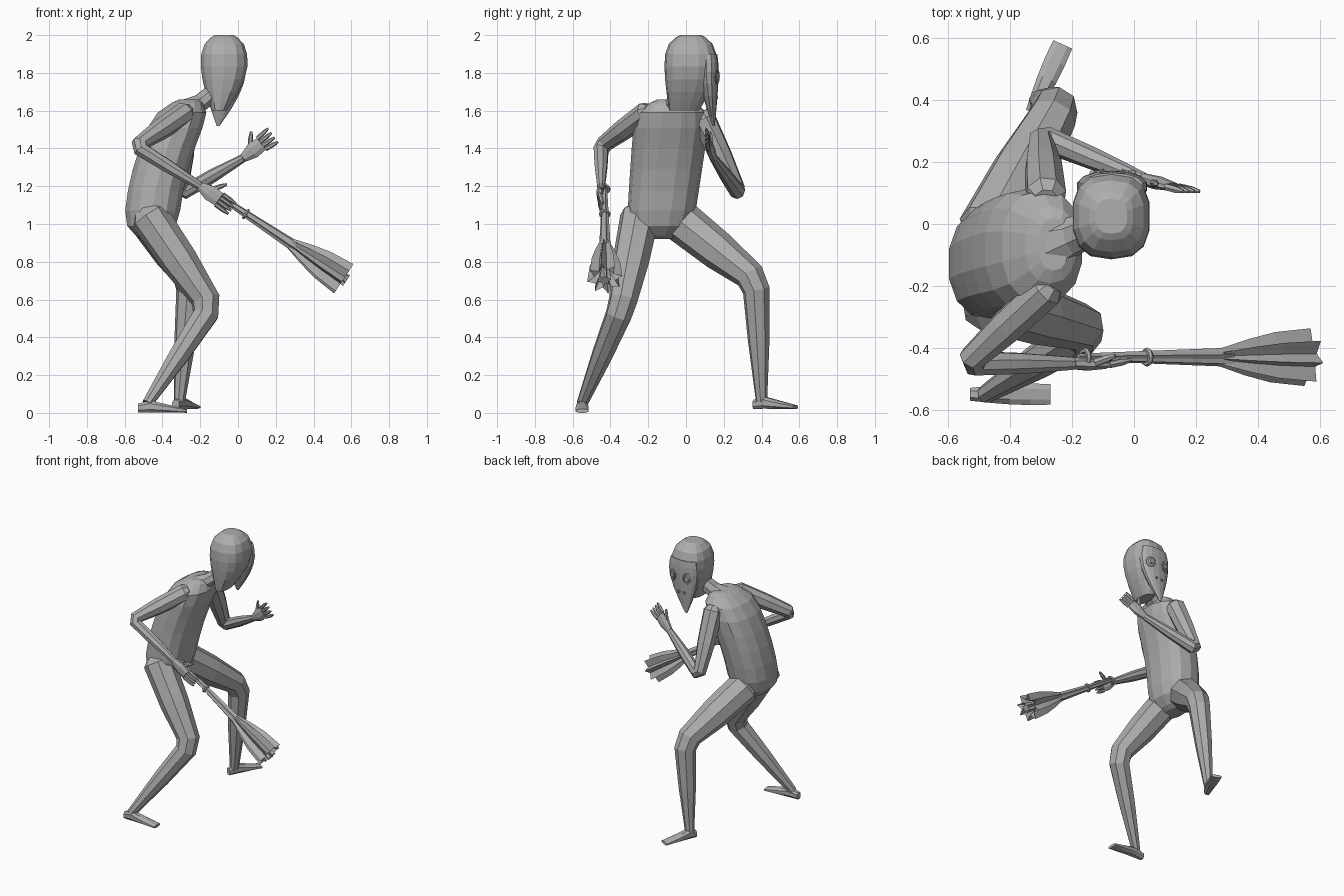
import bpy, bmesh
from math import sin, cos, pi, tau, copysign
from mathutils import Vector

cube = bpy.data.objects.get("Cube")
if cube:
    bpy.data.objects.remove(cube)

grey = (0.42, 0.42, 0.42, 1)
clay = bpy.data.materials.new("clay_grey")
clay.use_nodes = True
clay.diffuse_color = grey
clay.node_tree.nodes["Principled BSDF"].inputs["Base Color"].default_value = grey


def finish(name, bm):
    bmesh.ops.recalc_face_normals(bm, faces=bm.faces)
    mesh = bpy.data.meshes.new(name)
    bm.to_mesh(mesh)
    bm.free()
    mesh.materials.append(clay)
    part = bpy.data.objects.new(name, mesh)
    bpy.context.collection.objects.link(part)


def bridge(bm, lower, upper):
    count = len(lower)
    for k in range(count):
        after = (k + 1) % count
        bm.faces.new((lower[k], lower[after], upper[after], upper[k]))


def skin(name, rings, side, sides=8, axis=None, square=1.0, pleat=0.0):
    """Skin elliptical rings, each (centre, radius along side, radius across it)."""
    bm = bmesh.new()
    centres = [Vector(ring[0]) for ring in rings]
    last = len(rings) - 1
    loops = []
    for i, (centre, along, across) in enumerate(rings):
        if axis:
            tangent = Vector(axis).normalized()
        else:
            before = centres[i] - centres[max(i - 1, 0)]
            after = centres[min(i + 1, last)] - centres[i]
            tangent = (before.normalized() + after.normalized()).normalized()
        u = Vector(side)
        u = (u - tangent * u.dot(tangent)).normalized()
        v = tangent.cross(u)
        loop = []
        for k in range(sides):
            angle = tau * (k + 0.5) / sides
            c, s = (copysign(abs(w) ** square, w) for w in (cos(angle), sin(angle)))
            fold = 1 - pleat * (k % 2)
            loop.append(bm.verts.new(centres[i] + (u * along * c + v * across * s) * fold))
        loops.append(loop)
    for lower, upper in zip(loops, loops[1:]):
        bridge(bm, lower, upper)
    bm.faces.new(loops[0])
    bm.faces.new(loops[-1])
    finish(name, bm)


def torus(name, centre, normal, radius, thickness, stretch=1.0):
    """Thin band round an axis, optionally stretched upward."""
    bm = bmesh.new()
    turn = Vector(normal).to_track_quat('Z', 'Y')
    loops = []
    for i in range(12):
        a = tau * i / 12
        loop = []
        for j in range(6):
            b = tau * j / 6
            r = radius + thickness * cos(b)
            p = turn @ Vector((r * cos(a), r * sin(a), thickness * sin(b)))
            p.z *= stretch
            loop.append(bm.verts.new(Vector(centre) + p))
        loops.append(loop)
    for i, loop in enumerate(loops):
        bridge(bm, loops[i - 1], loop)
    finish(name, bm)


def eased(steps):
    """Values from zero to one, closer together near both ends."""
    return [(1 - cos(pi * i / steps)) / 2 for i in range(steps + 1)]


def limb(name, top, middle, end, top_r, middle_r, end_r):
    """Two tapering segments with a rounded bend between them."""
    top, middle, end = Vector(top), Vector(middle), Vector(end)
    rings = [(top.lerp(middle, -0.08), top_r * 0.6, top_r * 0.6)]
    for a, b, ra, rb, stops in ((top, middle, top_r, middle_r, (0, 0.5, 0.92)),
                                (middle, end, middle_r, end_r, (0.08, 0.5, 1))):
        for t in stops:
            r = (ra + (rb - ra) * t) * (1 + 0.1 * sin(pi * t))
            rings.append((a.lerp(b, t), r, r))
    skin(name, rings, (middle - top).cross(end - middle))


def foot(name, heel, toe):
    heel, toe = Vector(heel), Vector(toe)
    axis = toe - heel
    rings = []
    for i in range(5):
        t = i / 4
        height = 0.042 * (1 - 0.75 * t) * (1 if i else 0.6)
        width = 0.022 + 0.015 * sin(2 * t)
        rings.append((heel.lerp(toe, t) + Vector((0, 0, height)), width, height))
    skin(name, rings, axis.cross((0, 0, 1)), axis=axis, square=0.8)


def finger(name, start, end, r):
    skin(name, [(start, r, r), (start.lerp(end, 0.6), r, r), (end, r / 2, r / 2)],
         (0, 1, 0), sides=6)


def hand(name, wrist, knuckles, spread, reach, thumb, fan):
    """Flat palm, four fingers spaced along spread, and a thumb."""
    wrist, knuckles, spread = Vector(wrist), Vector(knuckles), Vector(spread)
    middle = wrist.lerp(knuckles, 0.5)
    skin(name + "_palm", [(wrist, 0.025, 0.02), (middle, 0.045, 0.022),
                          (knuckles, 0.042, 0.014)], spread)
    for i in range(4):
        shift = spread * (i - 1.5)
        start = knuckles + shift
        finger(f"{name}_finger_{i + 1}", start, start + Vector(reach) + shift * fan, 0.012)
    finger(name + "_thumb", middle - spread, Vector(thumb), 0.013)


def egg(name, bottom, top, start, drift, radii, growth, speed, crown, square):
    """Upright form that swells from a narrow bottom and closes at the crown."""
    rings = []
    for t in eased(9):
        swell = sin(pi / 2 * min(1, speed * t))
        close = 1 - crown * t ** 10
        rings.append(((start[0] + drift[0] * swell, start[1] + drift[1] * swell,
                       bottom + (top - bottom) * t),
                      (radii[0] + growth[0] * swell) * close,
                      (radii[1] + growth[1] * swell) * close))
    skin(name, rings, (1, 0, 0), sides=14, axis=(0, 0, 1), square=square)


# Torso leaning over the hips, drifting sideways toward the raised arm
torso = []
for t in eased(10):
    full = 1 - abs(2 * t - 1) ** 8
    centre = (0.2 * t * t - 0.46, 0.08 * t - 0.145, 0.92 + 0.74 * t)
    torso.append((centre, 0.05 + 0.1 * full, 0.085 + (0.09 + 0.03 * t) * full))
skin("torso", torso, (1, 0, 0), sides=14, axis=(0, 0, 1), square=0.85)

# Neck, head and beaked mask
skin("neck", [((-0.29, -0.07, 1.59), 0.1, 0.07), ((-0.2, -0.04, 1.64), 0.065, 0.05),
              ((-0.1, 0, 1.72), 0.055, 0.05)], (0, 1, 0))
egg("head", 1.6, 2, (-0.1, -0.01), (0.027, 0.035), (0.04, 0.08), (0.088, 0.06),
    1.5, 0.6, 0.75)
egg("mask", 1.52, 1.9, (-0.105, 0.146), (0.035, -0.025), (0.008, 0.006), (0.11, 0.046),
    1.2, 0.15, 0.9)

# Eyes and nostrils, mirrored about the middle of the mask
for label, sign in (("left", -1), ("right", 1)):
    eye = Vector((sign * 0.06 - 0.068, 0.163, 1.78))
    torus(label + "_eye_rim", eye, (sign * 0.4, 1, 0), 0.03, 0.005, stretch=1.2)
    skin(label + "_eye", [(eye, 0.018, 0.024), (eye + Vector((0, 0.01, 0)), 0.012, 0.016)],
         (1, 0, 0), sides=10)
    torus(label + "_nostril", (sign * 0.022 - 0.08, 0.168, 1.67), (0, 1, 0), 0.008, 0.003)

# Legs in a wide bent stance
limb("right_leg", (-0.47, -0.245, 1.04), (-0.145, -0.34, 0.56), (-0.48, -0.55, 0.05),
     0.105, 0.073, 0.03)
foot("right_foot", (-0.53, -0.55, 0), (-0.27, -0.55, 0))
limb("left_leg", (-0.46, -0.02, 1.01), (-0.25, 0.37, 0.7), (-0.31, 0.4, 0.06),
     0.112, 0.075, 0.03)
foot("left_foot", (-0.33, 0.36, 0.02), (-0.23, 0.58, 0.02))

# Right arm reaching down, left arm folded with its open hand raised
right_wrist, left_wrist = (-0.2, -0.45, 1.2), (0.03, 0.145, 1.35)
limb("right_arm", (-0.28, -0.21, 1.59), (-0.54, -0.45, 1.41), right_wrist, 0.06, 0.043, 0.022)
limb("left_arm", (-0.285, 0.09, 1.56), (-0.3, 0.28, 1.16), left_wrist, 0.068, 0.044, 0.022)
hand("right_hand", right_wrist, (-0.1, -0.455, 1.13), (-0.013, 0, -0.018),
     (0.07, 0.015, -0.05), (-0.06, -0.425, 1.21), 0)
hand("left_hand", left_wrist, (0.125, 0.12, 1.425), (0.014, 0, -0.019),
     (0.06, -0.015, 0.045), (0.07, 0.13, 1.49), 0.25)

# Broom: bundled handle, two bindings and a pleated brush
grip, tail = Vector((-0.18, -0.43, 1.2)), Vector((0.56, -0.43, 0.71))
lengthwise = tail - grip


def bundle(name, stops, pleat, sides):
    skin(name, [(grip.lerp(tail, t), r, r) for t, r in stops], (0, 1, 0),
         sides=sides, axis=lengthwise, pleat=pleat)


bundle("broom_handle", [(t, 0.012 + 0.03 * t) for t in (0, 0.3, 0.5, 0.66)], 0.25, 12)
flare = [(0.62 + 0.38 * t, 0.03 + 0.065 * sin(pi / 2 * t)) for t in (0, 0.3, 0.6, 1)]
bundle("broom_brush", flare + [(0.9, 0.03)], 0.42, 16)
bundle("brush_core", [(0.85, 0.02), (1.02, 0.035)], 0.45, 12)
for label, t in (("upper", 0.03), ("lower", 0.3)):
    torus(label + "_binding", grip.lerp(tail, t), lengthwise, 0.022, 0.009)
